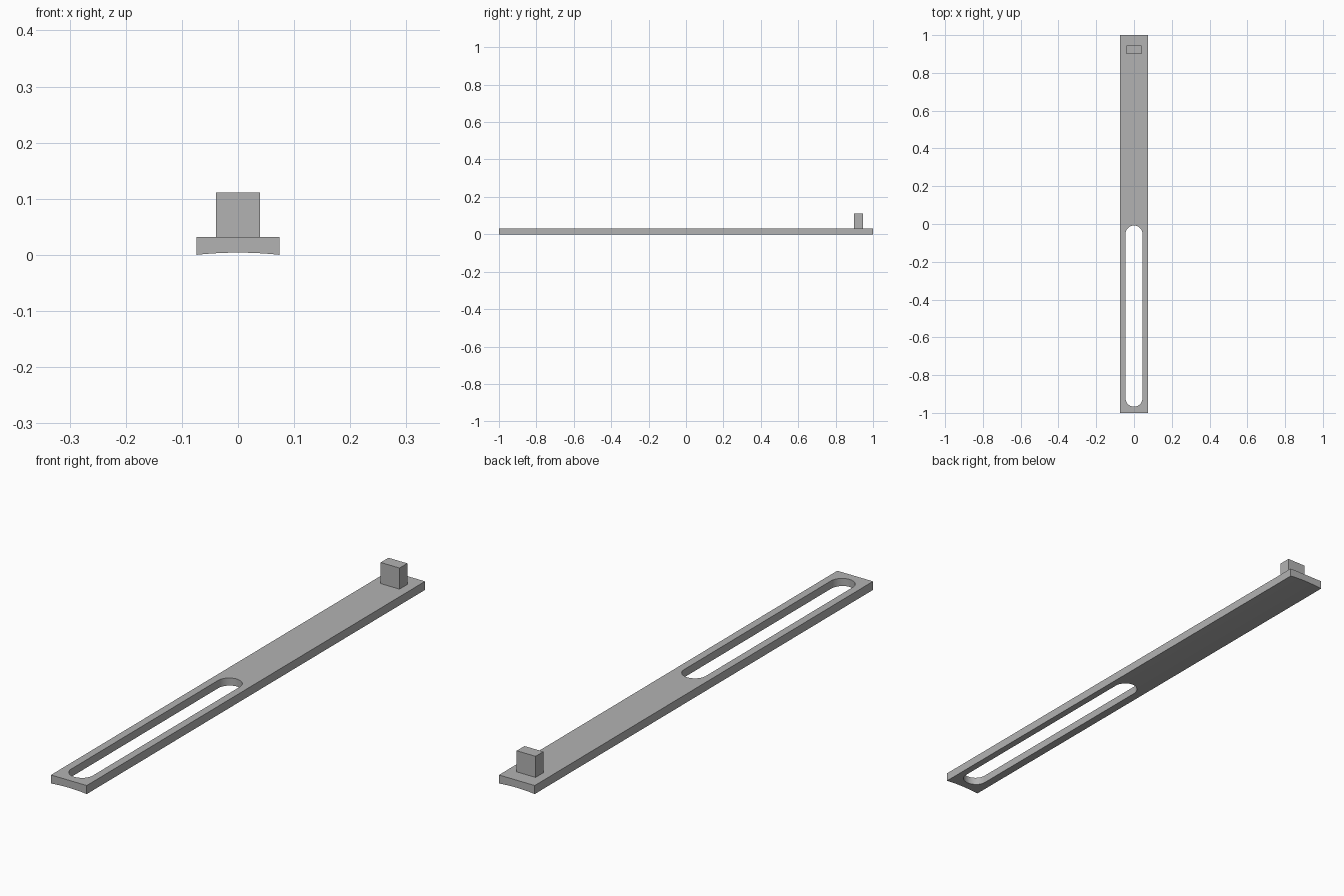
import bpy, bmesh
from math import sin, cos, pi
from mathutils import Vector

if "Cube" in bpy.data.objects:
    bpy.data.objects.remove(bpy.data.objects["Cube"], do_unlink=True)

HALF_W, THICK, ARCH = 0.074, 0.032, 0.004
SLOT_R, SLOT_FRONT, SLOT_BACK = 0.045, -0.967, -0.008

grey = bpy.data.materials.new("plain grey")
grey.use_nodes = True
grey.diffuse_color = (0.45, 0.45, 0.45, 1)
grey.node_tree.nodes["Principled BSDF"].inputs["Base Color"].default_value = grey.diffuse_color


def extruded(name, outline, direction):
    """Solid made by sweeping a closed outline along a direction."""
    bm = bmesh.new()
    face = bm.faces.new([bm.verts.new(p) for p in outline])
    result = bmesh.ops.extrude_face_region(bm, geom=[face])
    moved = [v for v in result["geom"] if isinstance(v, bmesh.types.BMVert)]
    bmesh.ops.translate(bm, verts=moved, vec=Vector(direction))
    bmesh.ops.recalc_face_normals(bm, faces=bm.faces)
    mesh = bpy.data.meshes.new(name)
    bm.to_mesh(mesh)
    bm.free()
    mesh.materials.append(grey)
    obj = bpy.data.objects.new(name, mesh)
    bpy.context.collection.objects.link(obj)
    return obj


# Long bar with a shallow arched underside
steps = 16
underside = []
for i in range(steps + 1):
    t = 2 * i / steps - 1
    underside.append((t * HALF_W, -1, ARCH * (1 - t * t)))
bar = extruded("bar", underside + [(HALF_W, -1, THICK), (-HALF_W, -1, THICK)], (0, 2, 0))

# Round-ended slot through the front half
arc = [pi * i / 20 for i in range(21)]
slot = [(SLOT_R * cos(a), SLOT_BACK - SLOT_R + SLOT_R * sin(a), -0.1) for a in arc]
slot += [(-SLOT_R * cos(a), SLOT_FRONT + SLOT_R - SLOT_R * sin(a), -0.1) for a in arc]
cutter = extruded("slot_cutter", slot, (0, 0, 0.3))
cutter.hide_render = True
cut = bar.modifiers.new("slot", 'BOOLEAN')
cut.operation = 'DIFFERENCE'
cut.solver = 'EXACT'
cut.object = cutter
bpy.ops.object.select_all(action='DESELECT')
bpy.context.view_layer.objects.active = bar
bar.select_set(True)
bpy.ops.object.modifier_apply(modifier=cut.name)
bpy.data.objects.remove(cutter, do_unlink=True)
bpy.ops.object.shade_smooth_by_angle()

# Upright stop block near the back end
x, front, back = 0.039, 0.899, 0.945
extruded("stop_block", [(-x, front, THICK), (x, front, THICK), (x, back, THICK), (-x, back, THICK)],
         (0, 0, 0.079))
